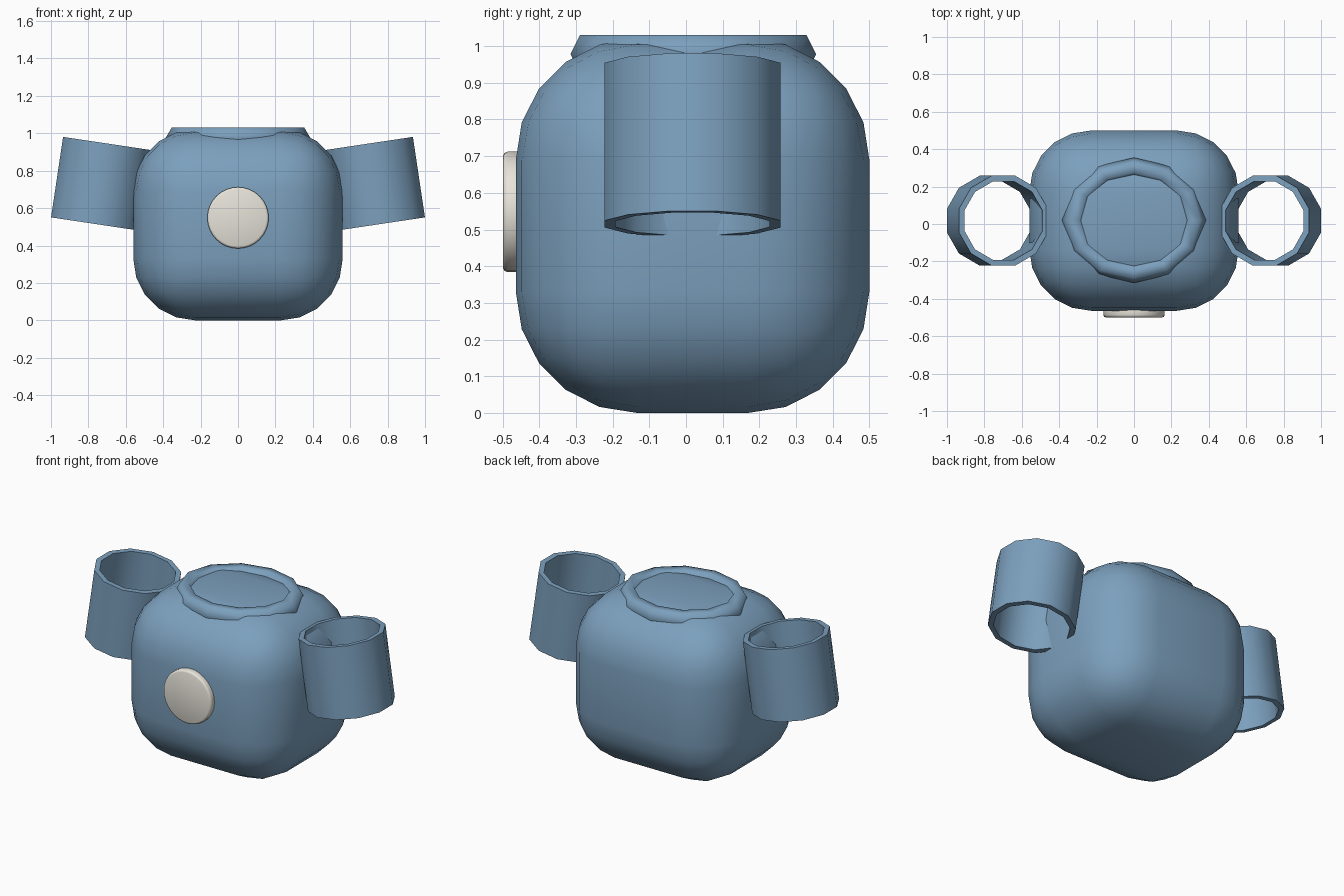
import bpy, bmesh, math
from mathutils import Matrix

if "Cube" in bpy.data.objects:
    bpy.data.objects.remove(bpy.data.objects["Cube"])


def material(name, rgb):
    m = bpy.data.materials.new(name)
    m.diffuse_color = (*rgb, 1)
    m.use_nodes = True
    m.node_tree.nodes["Principled BSDF"].inputs["Base Color"].default_value = m.diffuse_color
    return m


BLUE = material("blue_fabric", (0.20, 0.35, 0.51))
CREAM = material("cream", (0.80, 0.77, 0.70))


def finish(name, bm, mat, angle):
    bmesh.ops.recalc_face_normals(bm, faces=bm.faces)
    me = bpy.data.meshes.new(name)
    bm.to_mesh(me)
    bm.free()
    me.materials.append(mat)
    ob = bpy.data.objects.new(name, me)
    bpy.context.collection.objects.link(ob)
    bpy.ops.object.select_all(action='DESELECT')
    ob.select_set(True)
    bpy.context.view_layer.objects.active = ob
    bpy.ops.object.shade_smooth_by_angle(angle=math.radians(angle))
    return ob


def ring(name, profile, sides, matrix, mat, angle, offset=0.0):
    """Revolve a closed (radius, z) profile around z."""
    bm = bmesh.new()
    loops = []
    for i in range(sides):
        a = 2 * math.pi * (i + offset) / sides
        loops.append([bm.verts.new((r * math.cos(a), r * math.sin(a), z)) for r, z in profile])
    n = len(profile)
    for i in range(sides):
        p, q = loops[i], loops[(i + 1) % sides]
        for j in range(n):
            k = (j + 1) % n
            bm.faces.new((p[j], q[j], q[k], p[k]))
    bm.transform(matrix)
    return finish(name, bm, mat, angle)


# Torso: box with very round edges
bm = bmesh.new()
bmesh.ops.create_cube(bm, size=1, matrix=Matrix.Translation((0, 0.018, 0.51))
                      @ Matrix.Diagonal((1.12, 0.964, 1.02, 1)))
bmesh.ops.bevel(bm, geom=bm.edges[:], offset=0.33, segments=5, profile=0.5,
                affect='EDGES')
finish("torso", bm, BLUE, 40)

# Neck collar: oval ring with a hexagonal section
hexagon = [(0.325 + 0.06 * math.cos(k * math.pi / 3), 0.06 * math.sin(k * math.pi / 3))
           for k in range(6)]
ring("collar", hexagon, 12,
     Matrix.Translation((0, 0.02, 0.978)) @ Matrix.Diagonal((1, 0.87, 1, 1)), BLUE, 75)

# Sleeves: open twelve-sided tubes, tops leaning inwards
c = math.cos(math.pi / 12)
ro, ri, h = 0.24 / c, 0.21 / c, 0.2175
for side, s in (("left", -1), ("right", 1)):
    ring(side + "_sleeve", [(ro, -h), (ro, h), (ri, h), (ri, -h)], 12,
         Matrix.Translation((s * 0.73, 0.018, 0.73)) @ Matrix.Rotation(math.radians(-8.5 * s), 4, 'Y'),
         BLUE, 40, offset=0.5)

# Chest badge: thin disc with a softened rim
bm = bmesh.new()
bmesh.ops.create_cone(bm, cap_ends=True, segments=32, radius1=0.164, radius2=0.164, depth=0.06,
                      matrix=Matrix.Translation((0, -0.469, 0.548)) @ Matrix.Rotation(math.pi / 2, 4, 'X'))
rim = [e for e in bm.edges if any(len(f.verts) > 4 for f in e.link_faces)]
bmesh.ops.bevel(bm, geom=rim, offset=0.012, segments=2, profile=0.5, affect='EDGES')
finish("chest_badge", bm, CREAM, 50)
